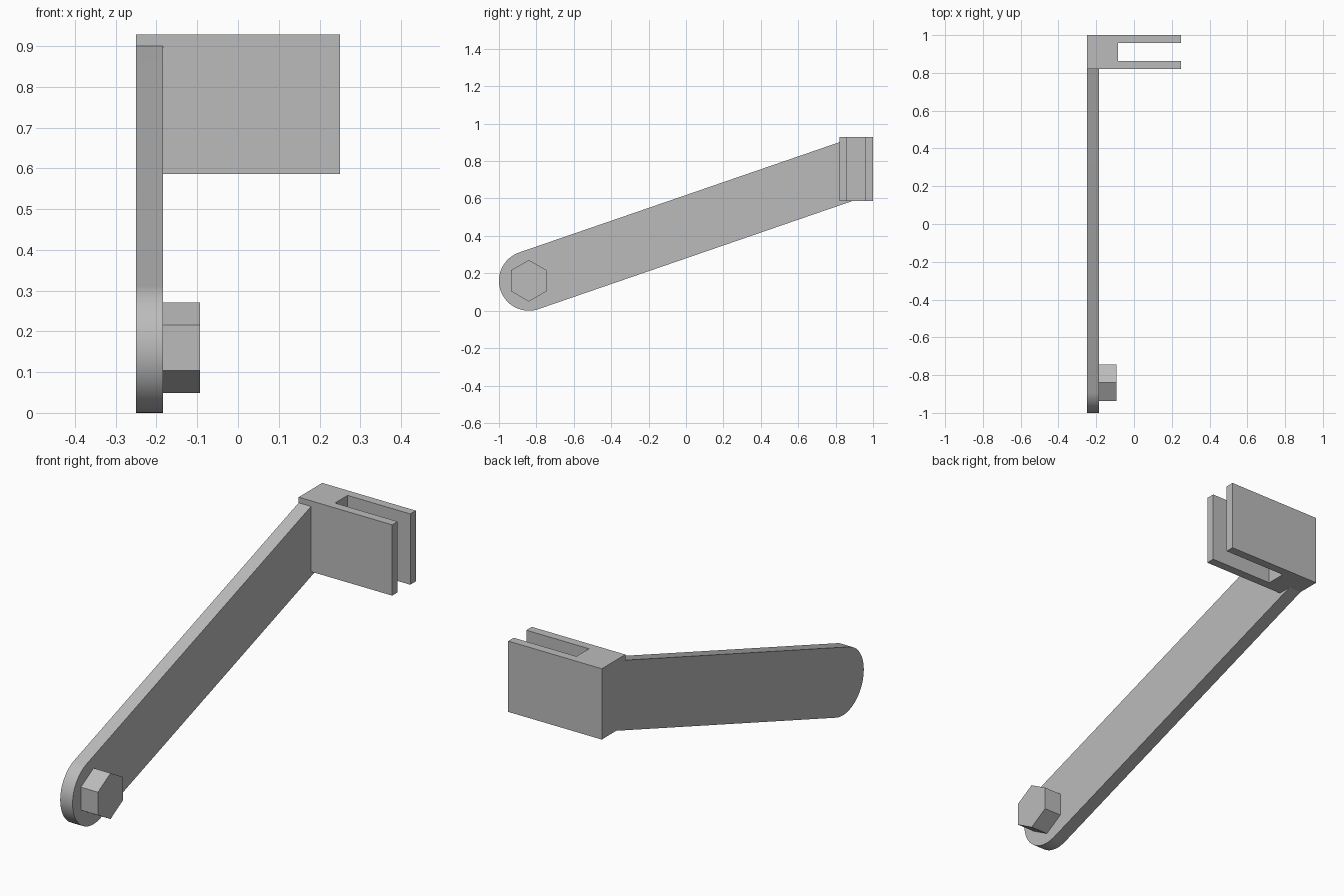
import bpy
import bmesh
import math

cube = bpy.data.objects.get("Cube")
if cube:
    bpy.data.objects.remove(cube, do_unlink=True)

grey = bpy.data.materials.new("plain grey")
grey.use_nodes = True
colour = (0.5, 0.5, 0.5, 1)
grey.diffuse_color = colour
grey.node_tree.nodes["Principled BSDF"].inputs["Base Color"].default_value = colour


def extrude_profile(name, points, depth, smooth=False):
    """Make a solid by sweeping a 3D outline along the depth vector."""
    bm = bmesh.new()
    face = bm.faces.new([bm.verts.new(p) for p in points])
    swept = bmesh.ops.extrude_face_region(bm, geom=[face], use_keep_orig=True)
    moved = [v for v in swept["geom"] if isinstance(v, bmesh.types.BMVert)]
    bmesh.ops.translate(bm, verts=moved, vec=depth)
    bmesh.ops.recalc_face_normals(bm, faces=bm.faces)
    mesh = bpy.data.meshes.new(name)
    bm.to_mesh(mesh)
    bm.free()
    mesh.materials.append(grey)
    obj = bpy.data.objects.new(name, mesh)
    bpy.context.collection.objects.link(obj)
    if smooth:
        bpy.ops.object.select_all(action="DESELECT")
        obj.select_set(True)
        bpy.context.view_layer.objects.active = obj
        bpy.ops.object.shade_smooth_by_angle(angle=math.radians(30))
    return obj


left, right = -0.25, 0.25
arm_face = -0.184
pivot_y, pivot_z, radius = -0.84, 0.16, 0.16
front, back, bottom, top = 0.82, 1.0, 0.586, 0.928


def arc(x, r, start, end, steps):
    """Points around the pivot in the side plane, angles in degrees."""
    for i in range(steps + 1):
        a = math.radians(start + (end - start) * i / steps)
        yield (x, pivot_y + r * math.cos(a), pivot_z + r * math.sin(a))


# Sloping arm with a round lower end, trimmed against the bracket
slope = 19
outline = list(arc(left, radius, 90 + slope, 270 + slope, 40))
rise = math.tan(math.radians(slope))
upper, lower = outline[0], outline[-1]
outline += [
    (left, lower[1] + (bottom - lower[2]) / rise, bottom),
    (left, front, bottom),
    (left, front, upper[2] + (front - upper[1]) * rise),
]
extrude_profile("arm", outline, (arm_face - left, 0, 0), smooth=True)

# Hexagonal peg on the inner side of the arm
hexagon = list(arc(arm_face, 0.111, 30, 330, 5))
extrude_profile("hex_peg", hexagon, (0.091, 0, 0))

# Forked bracket, open towards the side
slot_x, wall = -0.085, 0.042
fork = [(left, front), (right, front), (right, front + wall),
        (slot_x, front + wall), (slot_x, back - wall),
        (right, back - wall), (right, back), (left, back)]
extrude_profile("forked_bracket", [(x, y, bottom) for x, y in fork],
                (0, 0, top - bottom))
